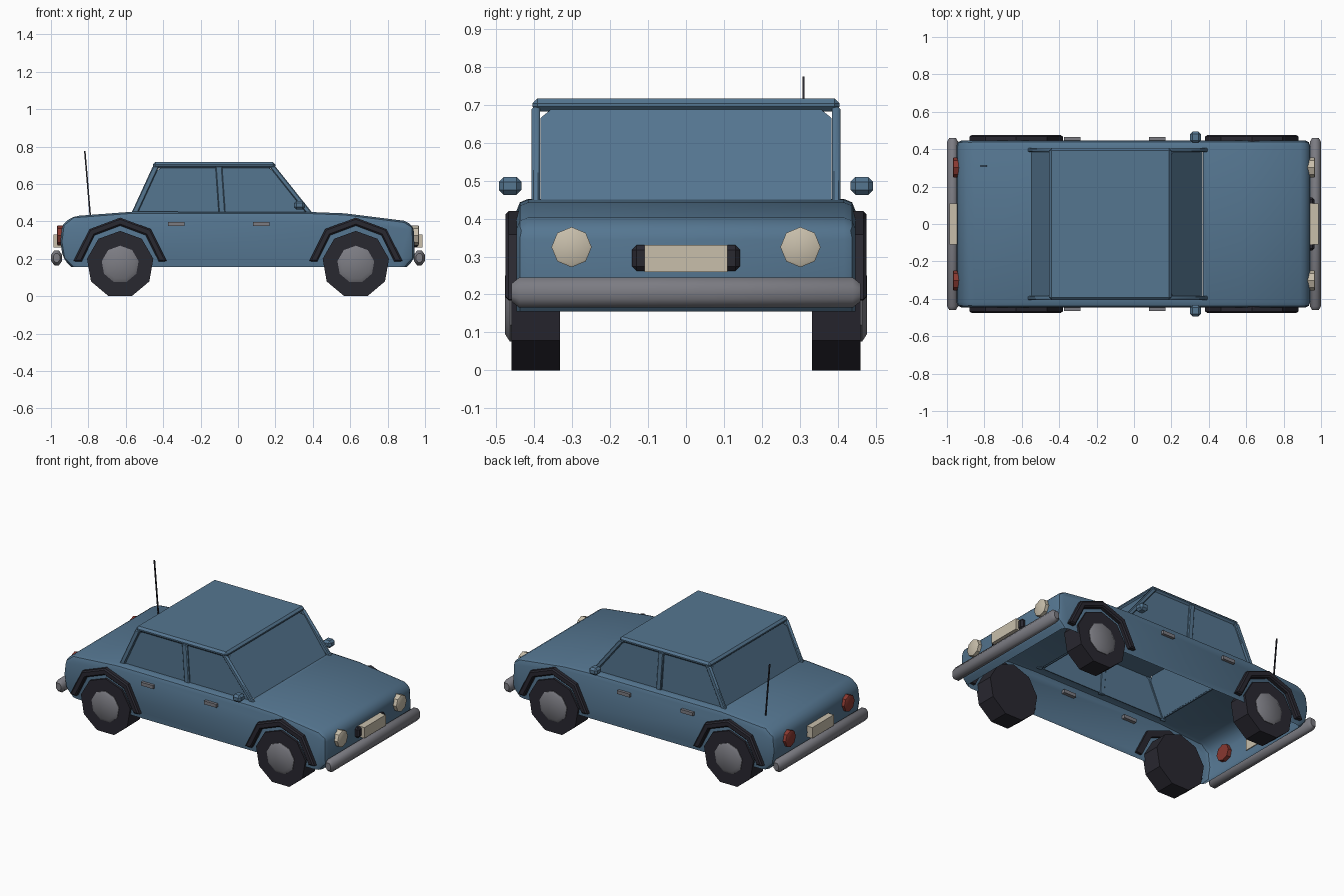
import bpy, bmesh, math
from mathutils import Vector

if "Cube" in bpy.data.objects:
    bpy.data.objects.remove(bpy.data.objects["Cube"])


def material(name, rgb):
    m = bpy.data.materials.new(name)
    m.diffuse_color = (*rgb, 1)
    m.use_nodes = True
    m.node_tree.nodes["Principled BSDF"].inputs["Base Color"].default_value = m.diffuse_color
    return m


BLUE = material("body_blue", (0.09, 0.18, 0.28))
BLACK = material("rubber_black", (0.022, 0.021, 0.03))
GREY = material("metal_grey", (0.2, 0.2, 0.225))
CREAM = material("lamp_cream", (0.58, 0.52, 0.41))
RED = material("tail_red", (0.25, 0.04, 0.03))


def finish(bm, name, mat, angle=35):
    """Turn a bmesh into a named, coloured, angle-smoothed object."""
    bmesh.ops.recalc_face_normals(bm, faces=bm.faces)
    me = bpy.data.meshes.new(name)
    bm.to_mesh(me)
    bm.free()
    me.materials.append(mat)
    ob = bpy.data.objects.new(name, me)
    bpy.context.collection.objects.link(ob)
    bpy.ops.object.select_all(action='DESELECT')
    ob.select_set(True)
    bpy.context.view_layer.objects.active = ob
    bpy.ops.object.shade_smooth_by_angle(angle=math.radians(angle))
    return ob


def bevel_sharp(bm, width, segments=1, limit=25):
    edges = [e for e in bm.edges if e.calc_face_angle(0) > math.radians(limit)]
    bmesh.ops.bevel(bm, geom=edges, offset=width, segments=segments,
                    profile=0.5, affect='EDGES')


def prism(points, depth):
    """Closed solid: a 3D outline pushed along a vector."""
    bm = bmesh.new()
    face = bm.faces.new([bm.verts.new(p) for p in points])
    new = bmesh.ops.extrude_face_region(bm, geom=[face])['geom']
    verts = [v for v in new if isinstance(v, bmesh.types.BMVert)]
    bmesh.ops.translate(bm, verts=verts, vec=depth)
    bmesh.ops.recalc_face_normals(bm, faces=bm.faces)
    return bm


def box(name, lo, hi, mat, bevel=0.0, segments=1):
    bm = prism([(lo[0], lo[1], lo[2]), (hi[0], lo[1], lo[2]),
                (hi[0], hi[1], lo[2]), (lo[0], hi[1], lo[2])], (0, 0, hi[2] - lo[2]))
    if bevel:
        bevel_sharp(bm, bevel, segments)
    return finish(bm, name, mat)


def clip_corners(points, cut):
    """Chamfer each corner of an outline by its own distance."""
    out = []
    pts = [Vector(p) for p in points]
    for i, p in enumerate(pts):
        if cut[i]:
            for q in (pts[i - 1], pts[(i + 1) % len(pts)]):
                out.append(p + (q - p).normalized() * cut[i])
        else:
            out.append(p)
    return out


def disc(name, centre, axis, radius, depth, mat, sides, rim=0.0, turn=0.0):
    """Round slab whose outer end narrows by rim."""
    a = Vector(axis)
    side = Vector((0, 0, 1)).cross(a)
    bm = bmesh.new()
    steps = [(0, radius), (depth - rim * 0.6, radius), (depth, radius - rim)] if rim \
        else [(0, radius), (depth, radius)]
    rings = []
    for d, r in steps:
        ring = []
        for i in range(sides):
            t = turn + 2 * math.pi * i / sides
            ring.append(bm.verts.new(Vector(centre) + a * d
                        + side * (r * math.sin(t)) + Vector((0, 0, r * math.cos(t)))))
        rings.append(ring)
    for r0, r1 in zip(rings, rings[1:]):
        for i in range(sides):
            j = (i + 1) % sides
            bm.faces.new((r0[i], r0[j], r1[j], r1[i]))
    bm.faces.new(rings[0])
    bm.faces.new(rings[-1])
    return finish(bm, name, mat)


# Body shell: side profile, rounded, open underneath and below the cabin
profile = [(-0.89, 0.155), (-0.935, 0.2), (-0.95, 0.29), (-0.94, 0.385), (-0.88, 0.428),
           (-0.56, 0.452), (0.39, 0.45), (0.57, 0.443), (0.89, 0.403), (0.94, 0.375),
           (0.945, 0.2), (0.90, 0.155)]
bm = prism([(x, -0.447, z) for x, z in profile], (0, 0.894, 0))
bottom = [f for f in bm.faces if f.normal.z < -0.95]
bmesh.ops.delete(bm, geom=bottom, context='FACES')
bevel_sharp(bm, 0.03, 2, 28)
bm.normal_update()
deck = max((f for f in bm.faces if f.normal.z > 0.9
            and abs(f.calc_center_median().x) < 0.2), key=lambda f: f.calc_area())
bmesh.ops.inset_region(bm, faces=[deck], thickness=0.03)
bmesh.ops.delete(bm, geom=[deck], context='FACES')
finish(bm, "body_shell", BLUE)

# Roof slab
box("roof", (-0.455, -0.405, 0.683), (0.2, 0.405, 0.717), BLUE, 0.013)

# Windscreen and rear window panels with clipped top corners
for name, low, high in (("windscreen", 0.365, 0.19), ("rear_window", -0.55, -0.445)):
    pts = [(low, -0.384, 0.447), (low, 0.384, 0.447), (high, 0.384, 0.69), (high, -0.384, 0.69)]
    pts = clip_corners(pts, (0, 0, 0.03, 0.03))
    finish(prism(pts, (0.008 if low < 0 else -0.008, 0, 0)), name, BLUE)

# Side panels, pillars, mirrors, handles, wheels and wheel arches on both sides
for s, side in ((-1, "right"), (1, "left")):
    pts = [(-0.545, s * 0.388, 0.445), (0.365, s * 0.388, 0.445),
           (0.185, s * 0.388, 0.69), (-0.435, s * 0.388, 0.69)]
    pts = clip_corners(pts, (0, 0.015, 0.03, 0.03))
    finish(prism(pts, (0, s * 0.006, 0)), "side_window_" + side, BLUE)

    for name, low, high, w in (("front_pillar", 0.385, 0.182, 0.034),
                               ("middle_pillar", -0.085, -0.103, 0.036),
                               ("rear_pillar", -0.555, -0.438, 0.034)):
        h = w / 2
        bm = prism([(low - h, s * 0.385, 0.44), (low + h, s * 0.385, 0.44),
                    (high + h, s * 0.385, 0.695), (high - h, s * 0.385, 0.695)],
                   (0, s * 0.022, 0))
        bevel_sharp(bm, 0.005)
        finish(bm, name + "_" + side, BLUE)

    y0, y1 = sorted((s * 0.434, s * 0.494))
    box("mirror_" + side, (0.3, y0, 0.463), (0.358, y1, 0.51), BLUE, 0.013)
    y0, y1 = sorted((s * 0.425, s * 0.465))
    for x, end in ((-0.33, "rear"), (0.125, "front")):
        box(f"{end}_door_handle_{side}", (x - 0.044, y0, 0.376), (x + 0.044, y1, 0.398), GREY)

    for x, end in ((-0.63, "rear"), (0.63, "front")):
        disc(f"{end}_tyre_{side}", (x, s * 0.333, 0.175), (0, s, 0), 0.18, 0.128, BLACK, 9) \
            .location.z = -0.006
        disc(f"{end}_hub_{side}", (x, s * 0.45, 0.17), (0, s, 0), 0.1, 0.027, GREY, 9, 0.02)
        # Angular arch strip over the wheel
        angles = [math.radians(a) for a in (4, 49, 90, 131, 176)]
        arc = [(x + r * math.cos(a), s * 0.43, 0.17 + r * math.sin(a))
               for r, seq in ((0.25, angles), (0.207, angles[::-1])) for a in seq]
        bm = prism(arc, (0, s * 0.046, 0))
        outer = [e for e in bm.edges if all(abs(v.co.y) > 0.47 for v in e.verts)]
        bmesh.ops.bevel(bm, geom=outer, offset=0.008, segments=1, affect='EDGES')
        finish(bm, f"{end}_arch_{side}", BLACK)

# Bumpers: eight-sided bars with narrowed ends
for s, end in ((-1, "rear"), (1, "front")):
    bm = bmesh.new()
    rings = []
    for y, k in ((-0.46, 0.6), (-0.44, 1), (0.44, 1), (0.46, 0.6)):
        rings.append([bm.verts.new((s * 0.97 + 0.032 * k * math.cos(t), y,
                                    0.205 + 0.043 * k * math.sin(t)))
                      for t in (math.pi * (i + 0.5) / 4 for i in range(8))])
    for r0, r1 in zip(rings, rings[1:]):
        for i in range(8):
            bm.faces.new((r0[i - 1], r0[i], r1[i], r1[i - 1]))
    bm.faces.new(rings[0])
    bm.faces.new(rings[-1])
    finish(bm, end + "_bumper", GREY, 50)

    # Lamps and number plate
    for y in (-0.302, 0.302):
        side = "left" if y > 0 else "right"
        disc("headlight_" + side if s > 0 else "tail_light_" + side,
             (s * 0.922, y, 0.325), (s, 0, 0), 0.053, 0.046,
             CREAM if s > 0 else RED, 8, 0.006)
    x0, x1 = sorted((s * 0.94, s * 0.986))
    box(end + "_plate", (x0, -0.11, 0.26), (x1, 0.11, 0.33), CREAM)

# Grille behind the front plate
box("grille", (0.92, -0.142, 0.262), (0.966, 0.142, 0.33), BLACK, 0.012)

# Aerial on the rear deck
bm = prism([(-0.793, 0.307, 0.42), (-0.785, 0.307, 0.42), (-0.785, 0.313, 0.42),
            (-0.793, 0.313, 0.42)], (-0.03, 0, 0.355))
finish(bm, "aerial", BLACK)
